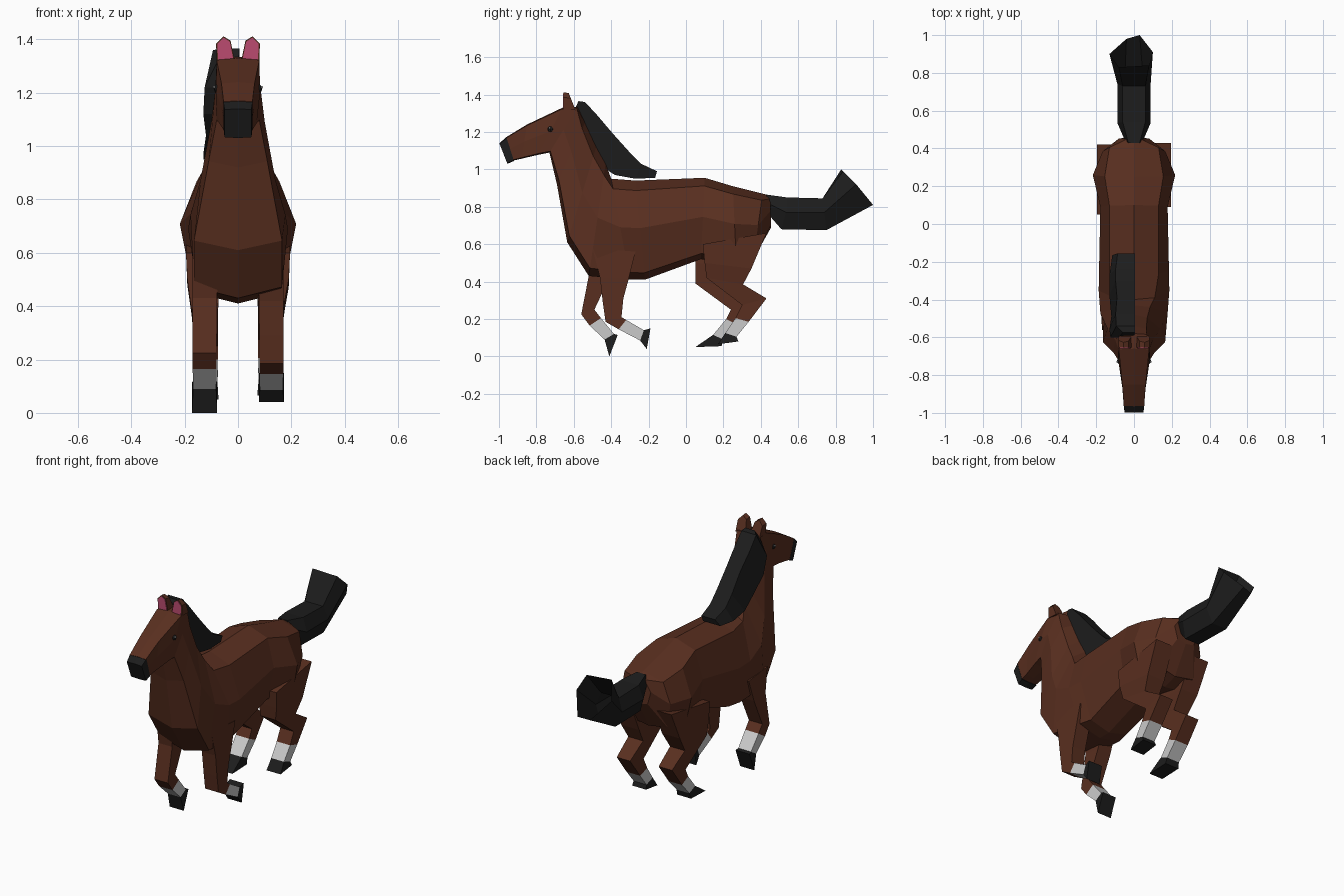
import bpy, bmesh
from mathutils import Vector


def material(name, r, g, b):
    m = bpy.data.materials.new(name)
    m.diffuse_color = (r, g, b, 1)
    return m


BROWN = material("brown_coat", 0.10, 0.028, 0.014)
BLACK = material("black_hair", 0.012, 0.012, 0.012)
WHITE = material("white_sock", 0.62, 0.62, 0.62)
PINK = material("pink_ear", 0.50, 0.07, 0.16)


def loft(name, rings, mats, caps=(True, True)):
    """Skin closed rings of equal size; mats gives one material per segment."""
    bm = bmesh.new()
    rows = [[bm.verts.new(p) for p in ring] for ring in rings]
    slots = list(dict.fromkeys(mats))
    n = len(rows[0])
    for a, b, m in zip(rows, rows[1:], mats):
        for i in range(n):
            j = (i + 1) % n
            f = bm.faces.new((a[i], a[j], b[j], b[i]))
            f.material_index = slots.index(m)
    for row, m, cap in ((rows[0], mats[0], caps[0]), (rows[-1], mats[-1], caps[1])):
        if cap:
            bm.faces.new(row).material_index = slots.index(m)
    bmesh.ops.recalc_face_normals(bm, faces=bm.faces)
    mesh = bpy.data.meshes.new(name)
    bm.to_mesh(mesh)
    bm.free()
    for m in slots:
        mesh.materials.append(m)
    ob = bpy.data.objects.new(name, mesh)
    bpy.context.collection.objects.link(ob)
    return ob


def body_ring(top, bottom, tw, mw, bw, t=(0.1, 0.48, 0.93)):
    """Symmetric eight-sided section between a top and a bottom point (y, z)."""
    a, b = Vector((0, *top)), Vector((0, *bottom))
    side = [a.lerp(b, k) + Vector((w, 0, 0)) for k, w in zip(t, (tw, mw, bw))]
    return [a] + side + [b] + [Vector((-p.x, p.y, p.z)) for p in reversed(side)]


# Torso, neck and head in one skin, from rump to nose
square = (0.03, 0.5, 0.97)
body = [
    body_ring((0.45, 0.86), (0.455, 0.69), 0.035, 0.08, 0.06),
    body_ring((0.41, 0.87), (0.36, 0.52), 0.13, 0.165, 0.13),
    body_ring((0.25, 0.91), (0.27, 0.49), 0.155, 0.218, 0.18),
    body_ring((0.10, 0.955), (0.08, 0.52), 0.13, 0.178, 0.14),
    body_ring((-0.27, 0.94), (-0.22, 0.41), 0.13, 0.185, 0.13),
    body_ring((-0.40, 0.95), (-0.30, 0.41), 0.11, 0.187, 0.15),
    body_ring((-0.43, 1.03), (-0.52, 0.43), 0.085, 0.178, 0.165),
    body_ring((-0.48, 1.12), (-0.635, 0.61), 0.07, 0.14, 0.165),
    body_ring((-0.54, 1.25), (-0.69, 0.92), 0.065, 0.10, 0.11),
    body_ring((-0.58, 1.335), (-0.73, 1.09), 0.068, 0.085, 0.08, square),
    body_ring((-0.66, 1.33), (-0.79, 1.078), 0.08, 0.083, 0.07, square),
    body_ring((-0.85, 1.24), (-0.88, 1.057), 0.062, 0.062, 0.055, square),
    body_ring((-0.965, 1.17), (-0.925, 1.047), 0.054, 0.054, 0.051, square),
]
loft("body_and_head", body, [BROWN] * (len(body) - 1))

# Dark muzzle
muzzle = [
    body_ring((-0.96, 1.172), (-0.92, 1.045), 0.055, 0.055, 0.053, square),
    body_ring((-0.998, 1.14), (-0.955, 1.03), 0.050, 0.050, 0.050, square),
]
loft("muzzle", muzzle, [BLACK])


# Legs: each ring is a front point, a back point, a centre x and a half width
def leg(name, side, rows):
    rings = []
    for (fy, fz), (by, bz), cx, w in rows:
        x0, x1 = side * (cx - w), side * (cx + w)
        rings.append([(x0, fy, fz), (x1, fy, fz), (x1, by, bz), (x0, by, bz)])
    loft(name, rings, [BROWN] * (len(rings) - 3) + [WHITE, BLACK])


leg("front_leg_right", 1, [
    ((-0.50, 0.58), (-0.27, 0.56), 0.12, 0.05),
    ((-0.46, 0.42), (-0.305, 0.42), 0.125, 0.046),
    ((-0.445, 0.29), (-0.335, 0.31), 0.125, 0.045),
    ((-0.43, 0.185), (-0.345, 0.21), 0.125, 0.045),
    ((-0.36, 0.145), (-0.32, 0.195), 0.125, 0.045),
    ((-0.245, 0.085), (-0.225, 0.14), 0.125, 0.043),
    ((-0.21, 0.04), (-0.19, 0.15), 0.125, 0.047)])
leg("front_leg_left", -1, [
    ((-0.54, 0.58), (-0.36, 0.56), 0.12, 0.05),
    ((-0.52, 0.43), (-0.41, 0.42), 0.125, 0.046),
    ((-0.56, 0.225), (-0.49, 0.25), 0.125, 0.045),
    ((-0.515, 0.165), (-0.455, 0.205), 0.125, 0.045),
    ((-0.435, 0.09), (-0.385, 0.12), 0.125, 0.043),
    ((-0.41, 0.0), (-0.365, 0.115), 0.125, 0.047)])
leg("hind_leg_right", 1, [
    ((0.09, 0.60), (0.43, 0.66), 0.135, 0.06),
    ((0.10, 0.50), (0.35, 0.47), 0.13, 0.06),
    ((0.11, 0.42), (0.305, 0.385), 0.125, 0.05),
    ((0.30, 0.275), (0.43, 0.31), 0.12, 0.045),
    ((0.265, 0.205), (0.335, 0.185), 0.12, 0.045),
    ((0.21, 0.125), (0.27, 0.105), 0.12, 0.043),
    ((0.17, 0.065), (0.28, 0.08), 0.12, 0.047)])
leg("hind_leg_left", -1, [
    ((0.05, 0.60), (0.42, 0.66), 0.135, 0.06),
    ((0.05, 0.50), (0.33, 0.48), 0.13, 0.06),
    ((0.05, 0.39), (0.26, 0.375), 0.125, 0.05),
    ((0.24, 0.25), (0.37, 0.295), 0.12, 0.045),
    ((0.215, 0.20), (0.275, 0.17), 0.12, 0.045),
    ((0.145, 0.115), (0.20, 0.09), 0.12, 0.043),
    ((0.05, 0.05), (0.19, 0.055), 0.12, 0.047)])

# Mane: thick locks falling over the left side of the neck
mane = []
for (oy, oz), (iy, iz), w in [
        ((-0.575, 1.365), (-0.60, 1.31), 0.08),
        ((-0.54, 1.36), (-0.60, 1.22), 0.125),
        ((-0.475, 1.29), (-0.56, 1.12), 0.13),
        ((-0.39, 1.19), (-0.49, 1.04), 0.12),
        ((-0.30, 1.09), (-0.38, 0.97), 0.13),
        ((-0.24, 1.03), (-0.27, 0.95), 0.13),
        ((-0.155, 0.99), (-0.165, 0.955), 0.115)]:
    mane.append([(0.005, oy, oz), (-w * 0.75, oy, oz), (-w, iy, iz),
                 (-w * 0.6, iy, iz), (0.0, iy, iz)])
loft("mane", mane, [BLACK] * (len(mane) - 1))


# Tail: open hexagonal tube with a ragged end
def hexagon(points):
    half = [Vector(p) for p in points]
    return half + [Vector((-p.x, p.y, p.z)) for p in reversed(half)]


ragged = [(0.08, 0.84, 0.99), (0.10, 0.91, 0.92), (0.03, 1.0, 0.81),
          (-0.04, 0.98, 0.80), (-0.13, 0.90, 0.91), (-0.08, 0.83, 1.0)]
loft("tail", [
    hexagon([(0.03, 0.43, 0.865), (0.045, 0.435, 0.82), (0.03, 0.44, 0.76)]),
    hexagon([(0.06, 0.54, 0.85), (0.088, 0.535, 0.77), (0.05, 0.51, 0.68)]),
    hexagon([(0.06, 0.73, 0.845), (0.088, 0.74, 0.77), (0.05, 0.75, 0.675)]),
    [Vector(p) for p in ragged],
], [BLACK] * 3, caps=(True, False))

# Ears with pink linings, and eyes
for side, label in ((1, "right"), (-1, "left")):
    outline = [(0.012, 1.32), (0.08, 1.32), (0.082, 1.385), (0.055, 1.412), (0.028, 1.395)]
    front = [(side * x, -0.655, z) for x, z in outline]
    back = [(side * x, -0.59 - (z - 1.32) * 0.4, z - 0.004) for x, z in outline]
    loft("ear_" + label, [front, back], [BROWN])
    lining = [[(side * (0.048 + (x - 0.048) * 0.85), y, 1.365 + (z - 1.365) * 0.88)
               for x, z in outline] for y in (-0.658, -0.65)]
    loft("ear_lining_" + label, lining, [PINK])

    bpy.ops.mesh.primitive_uv_sphere_add(segments=8, ring_count=6, radius=0.017,
                                         location=(side * 0.074, -0.725, 1.215))
    eye = bpy.context.object
    eye.name = "eye_" + label
    eye.data.materials.append(BLACK)
    bpy.ops.mesh.primitive_uv_sphere_add(segments=6, ring_count=4, radius=0.005,
                                         location=(side * 0.089, -0.729, 1.221))
    glint = bpy.context.object
    glint.name = "eye_glint_" + label
    glint.data.materials.append(WHITE)
